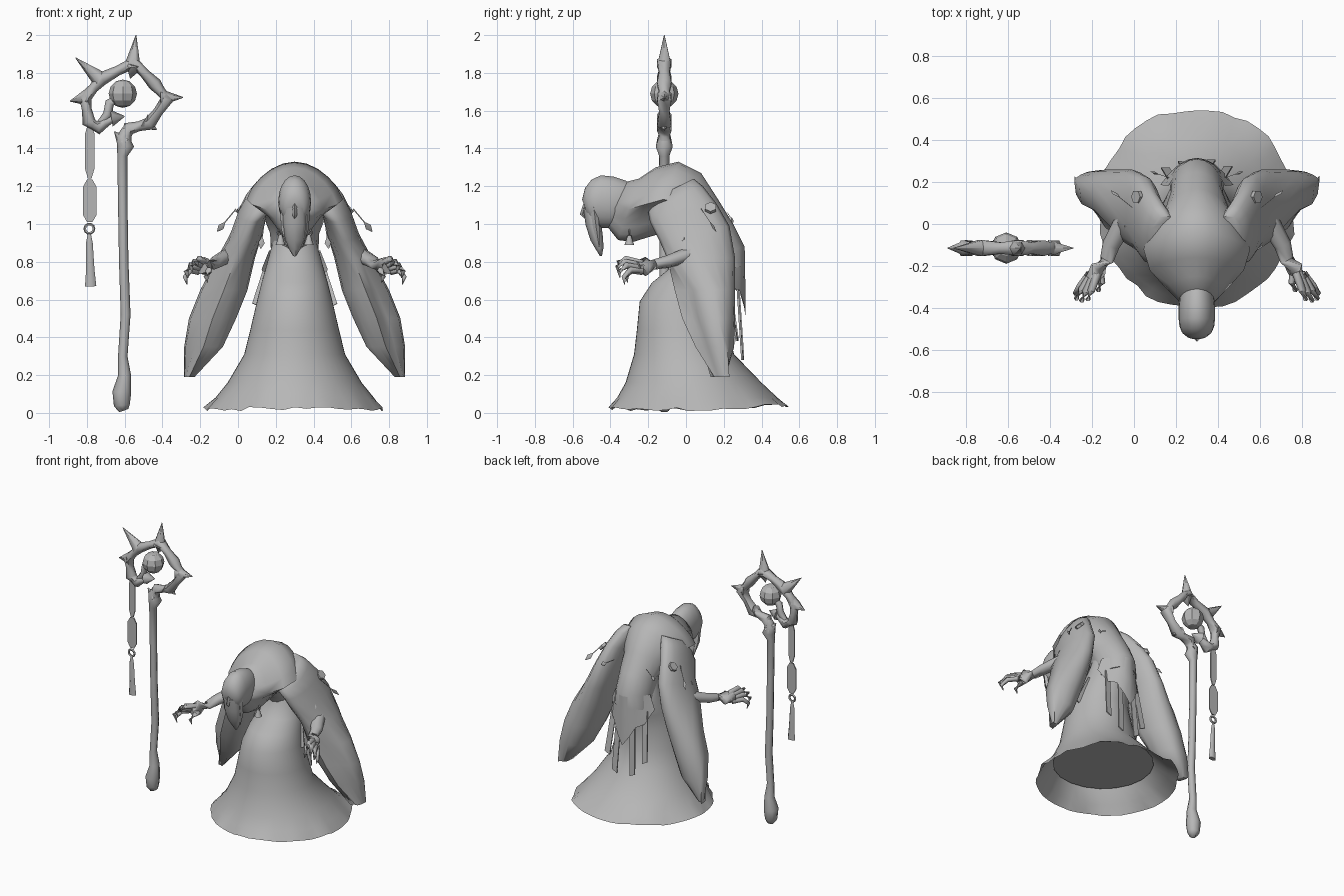
import bpy, bmesh, math, random
from mathutils import Vector

if "Cube" in bpy.data.objects:
    bpy.data.objects.remove(bpy.data.objects["Cube"])

random.seed(4)
CX = 0.30  # centre line of the figure
GREY = bpy.data.materials.new("plain_grey")
GREY.diffuse_color = (0.47, 0.47, 0.47, 1)
GREY.use_nodes = True
GREY.node_tree.nodes["Principled BSDF"].inputs["Base Color"].default_value = GREY.diffuse_color


def finish(name, bm, angle=60):
    bmesh.ops.recalc_face_normals(bm, faces=bm.faces)
    me = bpy.data.meshes.new(name)
    bm.to_mesh(me)
    bm.free()
    me.materials.append(GREY)
    ob = bpy.data.objects.new(name, me)
    bpy.context.collection.objects.link(ob)
    bpy.ops.object.select_all(action='DESELECT')
    ob.select_set(True)
    bpy.context.view_layer.objects.active = ob
    bpy.ops.object.shade_smooth_by_angle(angle=math.radians(angle))
    return ob


def loft(name, rings, caps=(True, True), angle=60):
    bm = bmesh.new()
    vs = [[bm.verts.new(p) for p in r] for r in rings]
    n = len(vs[0])
    for a, b in zip(vs, vs[1:]):
        for i in range(n):
            j = (i + 1) % n
            bm.faces.new((a[i], a[j], b[j], b[i]))
    for on, r in zip(caps, (vs[0], vs[-1])):
        if on:
            bm.faces.new(r)
    return finish(name, bm, angle)


def tube(name, pts, sides=6, flat=1.0, angle=65):
    """pts: (x, y, z, radius); flat scales the thickness along y for parts in the xz plane."""
    P = [Vector(p[:3]) for p in pts]
    rings = []
    for i, p in enumerate(P):
        t = (P[min(i + 1, len(P) - 1)] - P[max(i - 1, 0)]).normalized()
        ref = Vector((0, 1, 0)) if abs(t.y) < 0.8 else Vector((0, 0, 1))
        u = t.cross(ref).normalized()
        v = u.cross(t)
        rings.append([p + pts[i][3] * (math.cos(k) * u + flat * math.sin(k) * v)
                      for k in (2 * math.pi * j / sides for j in range(sides))])
    return loft(name, rings, angle=angle)


def plate(name, outline, th=0.008):
    """Thin plate from a 3D outline."""
    bm = bmesh.new()
    f = bm.faces.new([bm.verts.new(p) for p in outline])
    f.normal_update()
    n = f.normal * th
    ex = bmesh.ops.extrude_face_region(bm, geom=[f])
    bmesh.ops.translate(bm, vec=n, verts=[g for g in ex['geom'] if isinstance(g, bmesh.types.BMVert)])
    return finish(name, bm)


def ring_torus(name, c, R, r, n=10):
    rings = [[Vector((c[0] + (R + r * math.cos(b)) * math.cos(a), c[1] + r * math.sin(b),
                      c[2] + (R + r * math.cos(b)) * math.sin(a)))
              for b in (2 * math.pi * k / 5 for k in range(5))]
             for a in (2 * math.pi * k / n for k in range(n + 1))]
    return loft(name, rings, (False, False))


def arch(name, spec, n=20):
    """Rings between outer and inner points in the yz plane: (yo, zo, yi, zi, half width, lower taper)."""
    rings = []
    for yo, zo, yi, zi, w, low in spec:
        ring = []
        for k in range(n):
            t = 2 * math.pi * k / n
            c = math.cos(t)
            m = 1 - .22 * c * (low < .8) if c > 0 else max(low, 1 + 1.1 * c * (1 - low) / .45)
            ring.append((CX + w * math.sin(t) * m,
                         (yo + yi) / 2 + c * (yo - yi) / 2, (zo + zi) / 2 + c * (zo - zi) / 2))
        rings.append(ring)
    return loft(name, rings)


# Skirt with a ragged hem, and the dark floor inside it
N = 48
skirt = [(.03, .075, .475, .475), (.09, .06, .42, .425), (.17, .04, .355, .36), (.32, -.01, .267, .265),
         (.45, -.02, .235, .24), (.6, -.025, .2, .22), (.7, .02, .175, .2), (.78, .08, .152, .16),
         (.88, .09, .125, .11), (.98, .08, .095, .08)]
rings = []
for i, (z, cy, rx, ry) in enumerate(skirt):
    ring = []
    for k in range(N):
        a = 2 * math.pi * k / N
        j = random.uniform(-.012, .012) if i == 0 else 0
        up = .02 * max(0, math.sin(a)) if i == 0 else 0
        ring.append((CX + (rx + j) * math.cos(a), cy + (ry + j) * math.sin(a), max(0.004, z + j - .01 + up)))
    rings.append(ring)
loft("skirt", rings, (False, True))
loft("skirt_floor", [[(CX + .338 * math.cos(a), .037 + .338 * math.sin(a), z)
                      for a in (2 * math.pi * k / 20 for k in range(20))] for z in (.165, .17)])

# Hunched torso, hood and beard
arch("torso", [(.31, .78, .07, .72, .13, 1), (.31, .88, 0, .80, .125, 1), (.25, 1.0, -.03, .90, .13, .9),
               (.17, 1.13, -.08, .95, .165, .75), (.08, 1.27, -.13, .95, .22, .6), (-.04, 1.33, -.2, .93, .255, .55),
               (-.16, 1.30, -.28, .905, .225, .55), (-.25, 1.24, -.36, .915, .15, .65),
               (-.31, 1.225, -.42, .99, .09, .85)])
arch("hood", [(-.27, 1.20, -.36, 1.0, .07, 1), (-.32, 1.23, -.38, .98, .082, 1), (-.38, 1.25, -.41, .98, .087, 1),
              (-.45, 1.258, -.455, .98, .087, 1), (-.50, 1.235, -.475, .99, .083, 1),
              (-.535, 1.19, -.495, 1.0, .072, 1), (-.55, 1.13, -.515, 1.03, .05, 1)])
tube("beard", [(CX, -.505, 1.09, .062), (CX, -.49, 1.0, .064), (CX, -.472, .92, .052), (CX, -.457, .87, .032),
               (CX, -.45, .83, .008)], 8, .65)
tube("nose", [(CX, -.525, 1.13, .010), (CX, -.548, 1.05, .014), (CX, -.53, 1.03, .005)], 4)
for s in (-1, 1):
    tube(f"hair_lock_{s}", [(CX + s * .06, -.49, 1.10, .02), (CX + s * .058, -.475, .98, .018),
                            (CX + s * .04, -.46, .88, .004)], 5)

# Torn coat tail: curved sheet with a pointed hem
bm = bmesh.new()
cols = []
hem = [.76, .66, .64, .56, .50, .57, .65, .66, .76]
for k, hz in enumerate(hem):
    u = (k - 4) / 4
    cols.append([bm.verts.new((CX + u * (.135 + .04 * s), .312 - .13 * u * u + .004 * s, .86 + (hz - .86) * s))
                 for s in (0, .5, 1)])
for a, b in zip(cols, cols[1:]):
    for i in range(2):
        bm.faces.new((a[i], b[i], b[i + 1], a[i + 1]))
finish("coat_tail", bm)

for s in (-1, 1):
    side = "left" if s < 0 else "right"

    def X(d):
        return CX + s * d

    # Drooping sleeve with a crease at the front: (z, inner x, outer x, front y, back y, tilt)
    rings = []
    for i, (z, xi, xo, yf, yb, tilt) in enumerate([
            (1.19, .08, .22, -.16, .04, .05), (1.13, .10, .262, -.2, .09, .07), (1.06, .145, .30, -.19, .16, .05),
            (0.95, .17, .34, -.14, .23, .04), (.82, .21, .41, -.10, .26, 0), (.65, .25, .50, -.06, .26, 0),
            (.5, .31, .56, -.02, .26, 0), (.35, .38, .585, .05, .255, 0), (.19, .53, .585, .15, .21, 0)]):
        ring = []
        for k in range(16):
            a = 2 * math.pi * k / 16
            c, q = math.cos(a), math.sin(a)
            r = .65 if (5 <= i <= 7 and k in (13, 14)) else 1
            shear = .05 * c * (1 - abs(q)) if i > 4 else 0
            ring.append((X((xi + xo) / 2 + r * c * (xo - xi) / 2),
                         (yf + yb) / 2 + r * q * (yb - yf) / 2 + shear, z + tilt * q))
        rings.append(ring)
    loft(side + "_sleeve", rings)

    # Forearm, palm, clawed fingers and thumb
    tube(side + "_forearm", [(X(.34), .02, .84, .05), (X(.41), -.10, .80, .042), (X(.43), -.17, .785, .034),
                             (X(.47), -.215, .775, .052), (X(.50), -.265, .77, .045)], 8, .8)
    for i, (kx, ky, kz, tx, ty, tz) in enumerate([
            (.555, -.295, .755, .58, -.335, .68), (.55, -.315, .78, .575, -.36, .715),
            (.53, -.325, .80, .55, -.37, .745), (.505, -.32, .815, .52, -.365, .78),
            (.455, -.28, .755, .47, -.32, .69)]):
        bz = .75 + .014 * i if i < 4 else .75
        tube(f"{side}_finger_{i}", [(X(.51 - .012 * i), -.235, bz, .02), (X(kx), ky, kz, .018),
                                    (X(tx), ty + .005, (kz + tz) / 2, .013), (X(tx - .01), ty + .01, tz, .002)], 6)

    # Sleeve ornaments: flat hexagon clasps, cords and small leaf charms
    for i, (cx, cy, cz, n) in enumerate([(.285, .13, 1.085, (.75, 0, .65)), (.32, -.03, .92, (.7, -.5, .5))]):
        c, n = Vector((X(cx), cy, cz)), Vector((s * n[0], n[1], n[2])) * .01
        tube(f"{side}_clasp_{i}", [(*(c - n), .033), (*(c + n), .033)], 6, angle=30)
    for i, o in enumerate((0, .025)):
        tube(f"{side}_cord_{i}", [(X(.27 - o), .11, 1.09, .006), (X(.22 - o), 0, 1.13, .006),
                                  (X(.185 - o), -.03, 1.16, .006)], 4)
    for i, (ax, ay, az, bx, by, bz) in enumerate([(.31, .08, 1.08, .41, .16, .96), (.16, -.05, 1.02, .18, -.05, .87),
                                                  (.13, .22, 1.06, .22, .25, 1.01)]):
        a, b = Vector((X(ax), ay, az)), Vector((X(bx), by, bz))
        w = [.003, .003, .017, .002]
        tube(f"{side}_charm_{i}", [(*a.lerp(b, t), r) for t, r in zip((0, .6, .8, 1), w)], 4, .4)

    # Chest bell on a ring
    ring_torus(side + "_bell_ring", (X(.075), -.30, .955), .016, .005)
    tube(side + "_bell", [(X(.075), -.30, .94, .010), (X(.075), -.30, .91, .018), (X(.075), -.30, .89, .026)], 8)

    # Hanging cloth strips at the back and sides
    for i, (x0, y0, x1, y1, z0, z1) in enumerate([(.05, .27, .07, .30, .75, .28), (.12, .22, .15, .27, .75, .38),
                                                  (.15, .08, .205, .02, .75, .56)]):
        plate(f"{side}_strip_{i}", [(X(x0 - .02), y0, z0), (X(x0 + .02), y0, z0),
                                    (X(x1 + .02), y1, z1 + .02), (X(x1 - .02), y1, z1)])

# Staff shaft
SY = -.115
tube("staff_shaft", [(-.605, SY, .012, .025), (-.615, SY, .04, .042), (-.615, SY, .11, .05), (-.60, SY, .2, .034),
                     (-.61, SY, .3, .025), (-.595, SY, .52, .026), (-.605, SY, .8, .025), (-.61, SY, 1.1, .025),
                     (-.612, SY, 1.36, .027), (-.595, SY, 1.41, .045), (-.61, SY, 1.46, .035),
                     (-.59, SY, 1.50, .025)], 8)
# Staff head: angular open loop, ending in a hook
head = [(-.60, 1.43), (-.58, 1.505), (-.47, 1.53), (-.375, 1.66), (-.44, 1.74), (-.55, 1.855), (-.72, 1.77),
        (-.81, 1.67), (-.79, 1.54), (-.74, 1.51), (-.67, 1.56)]
pts = []
for a, b in zip(head, head[1:]):
    pts += [(*a, .036), ((a[0] + b[0]) / 2, (a[1] + b[1]) / 2, .026)]
tube("staff_head", [(x, SY, z, r) for x, z, r in pts] + [(-.64, SY, 1.57, .012)], 6, 1.2)
tube("staff_hook", [(-.73, SY, 1.53, .02), (-.69, SY, 1.58, .025), (-.68, SY, 1.64, .025), (-.63, SY, 1.67, .02)], 6)
for i, (x0, z0, x1, z1) in enumerate([(-.56, 1.83, -.54, 2.0), (-.73, 1.765, -.86, 1.88), (-.80, 1.67, -.89, 1.65),
                                      (-.41, 1.67, -.29, 1.67), (-.50, 1.54, -.43, 1.50), (-.67, 1.56, -.60, 1.57),
                                      (-.60, 1.43, -.655, 1.49), (-.55, 1.84, -.57, 1.77)]):
    tube(f"staff_spike_{i}", [(x0, SY, z0, .045), (x1, SY, z1, .002)], 6)

# Faceted orb
bm = bmesh.new()
bmesh.ops.create_uvsphere(bm, u_segments=8, v_segments=6, radius=.075)
bmesh.ops.translate(bm, vec=(-.61, SY, 1.69), verts=bm.verts)
finish("orb", bm, 20)

# Hanging talisman chain with ring and tassel
for i, (zt, zb, w) in enumerate([(1.53, 1.24, .024), (1.235, 1.01, .036)]):
    plate(f"talisman_{i}", [(-.785 + x * w, SY, zt + (zb - zt) * t) for x, t in
                            ((-.4, 0), (.4, 0), (1, .17), (1, .83), (.4, 1), (-.4, 1), (-1, .83), (-1, .17))])
ring_torus("talisman_ring", (-.787, SY, .975), .024, .008)
tube("tassel", [(-.787, SY, .95, .008), (-.787, SY, .90, .018), (-.782, SY, .76, .022), (-.78, SY, .67, .03)], 6, .6)
